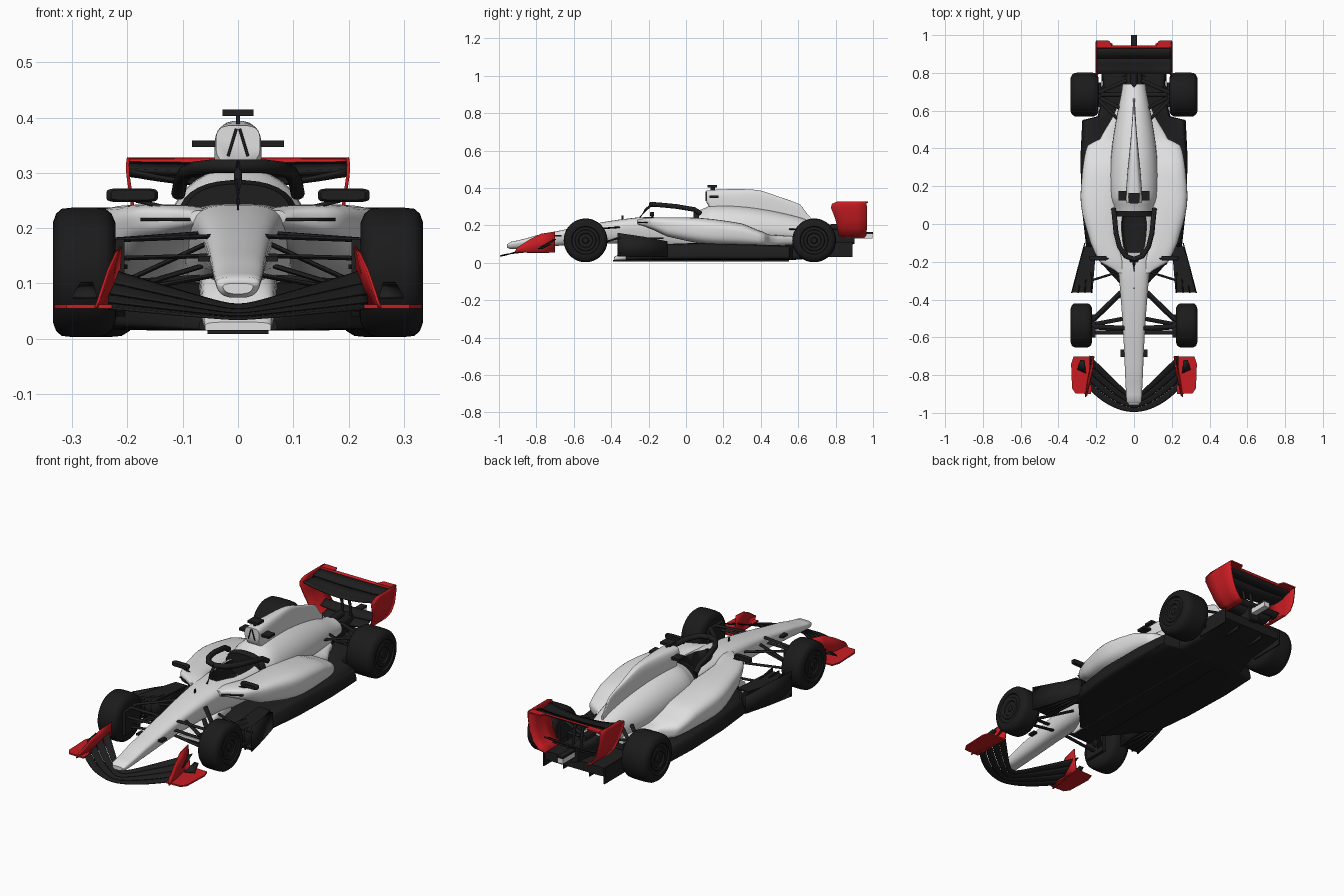
import bpy, bmesh, math
from mathutils import Vector

if "Cube" in bpy.data.objects:
    bpy.data.objects.remove(bpy.data.objects["Cube"], do_unlink=True)


def material(name, rgb, rough=0.5):
    m = bpy.data.materials.new(name)
    m.use_nodes = True
    m.diffuse_color = (*rgb, 1)
    b = next(n for n in m.node_tree.nodes if n.type == 'BSDF_PRINCIPLED')
    b.inputs["Base Color"].default_value = (*rgb, 1)
    b.inputs["Roughness"].default_value = rough
    return m


WHITE = material("body white", (0.75, 0.75, 0.75))
CARBON = material("carbon black", (0.013, 0.013, 0.014))
RUBBER = material("tyre black", (0.011, 0.011, 0.011))
RED = material("wing red", (0.58, 0.012, 0.016))


def finish(name, bm, mats, mirror=False, thick=0, angle=40):
    bmesh.ops.recalc_face_normals(bm, faces=bm.faces)
    me = bpy.data.meshes.new(name)
    bm.to_mesh(me)
    bm.free()
    ob = bpy.data.objects.new(name, me)
    bpy.context.collection.objects.link(ob)
    for m in mats:
        me.materials.append(m)
    bpy.ops.object.select_all(action='DESELECT')
    ob.select_set(True)
    bpy.context.view_layer.objects.active = ob
    bpy.ops.object.shade_smooth_by_angle(angle=math.radians(angle))
    if thick:
        s = ob.modifiers.new("thickness", 'SOLIDIFY')
        s.thickness, s.offset = thick, 0
    if mirror:
        ob.modifiers.new("mirror", 'MIRROR')
    return ob


def skin(bm, rings, closed):
    """Join neighbouring rows of points with quads."""
    vs = [[bm.verts.new(p) for p in r] for r in rings]
    n = len(vs[0])
    for a, b in zip(vs, vs[1:]):
        for i in range(n if closed else n - 1):
            j = (i + 1) % n
            bm.faces.new((a[i], a[j], b[j], b[i]))
    return vs


def loft(name, secs, mats, p=2.4, taper=0.0, n=32, steps=4, **kw):
    """Rounded sections (y, x0, x1, z0, z1) blended along y."""
    dense = []
    for i in range(len(secs) - 1):
        q = [Vector(secs[max(0, min(len(secs) - 1, i + k))]) for k in (-1, 0, 1, 2)]
        for s in range(steps):
            t = s / steps
            m1, m2 = (q[2] - q[0]) / 2, (q[3] - q[1]) / 2
            v = (q[1] * (2*t**3 - 3*t**2 + 1) + m1 * (t**3 - 2*t**2 + t)
                 + q[2] * (3*t**2 - 2*t**3) + m2 * (t**3 - t**2))
            v[0] = q[1][0] + (q[2][0] - q[1][0]) * t
            dense.append(v)
    dense.append(Vector(secs[-1]))
    rings = []
    for y, x0, x1, z0, z1 in dense:
        ring = []
        for k in range(n):
            a = 2 * math.pi * (k + 0.5) / n
            c, s = (math.copysign(abs(f) ** (2 / p), f) for f in (math.cos(a), math.sin(a)))
            ring.append(((x0 + x1) / 2 + (x1 - x0) / 2 * c * (1 + taper * s), y,
                         (z0 + z1) / 2 + (z1 - z0) / 2 * s))
        rings.append(ring)
    bm = bmesh.new()
    vs = skin(bm, rings, True)
    bm.faces.new(vs[0])
    bm.faces.new(vs[-1])
    return finish(name, bm, mats, **kw)


def centred(rows):
    return [(y, -w, w, a, b) for y, w, a, b in rows]


def surface(name, rows, mat, thick=0.006, mirror=False):
    bm = bmesh.new()
    skin(bm, rows, False)
    return finish(name, bm, [mat], mirror, thick)


def slab(name, outline, z0, z1, mat, mirror=True):
    bm = bmesh.new()
    vs = skin(bm, [[(x, y, z) for x, y in outline] for z in (z0, z1)], True)
    for v in vs:
        bm.faces.new(v)
    return finish(name, bm, [mat], mirror)


def box(name, x0, x1, y0, y1, z0, z1, mat, mirror=False):
    return slab(name, [(x0, y0), (x1, y0), (x1, y1), (x0, y1)], z0, z1, mat, mirror)


def tube(name, pts, r, mat, flat=1.0, mirror=True, n=10):
    """Tube along a path, optionally flattened in height."""
    pts = [Vector(p) for p in pts]
    rings = []
    for i, p in enumerate(pts):
        d = (pts[min(i + 1, len(pts) - 1)] - pts[max(i - 1, 0)]).normalized()
        ref = Vector((0, 1, 0)) if abs(d.z) > 0.8 else Vector((0, 0, 1))
        u = d.cross(ref).normalized()
        w = u.cross(d)
        rings.append([p + u * r * math.cos(a) + w * r * flat * math.sin(a)
                      for a in (2 * math.pi * k / n for k in range(n))])
    bm = bmesh.new()
    vs = skin(bm, rings, True)
    bm.faces.new(vs[0])
    bm.faces.new(vs[-1])
    return finish(name, bm, [mat], mirror)


# Chassis and nose, with the cockpit cut out
chassis = loft("chassis_and_nose", centred([
    (-.957, .026, .081, .1), (-.94, .038, .074, .112), (-.8, .045, .082, .147),
    (-.55, .056, .1, .198), (-.3, .074, .1, .238), (-.15, .088, .08, .245),
    (.05, .1, .06, .245), (.2, .1, .06, .24)]), [WHITE, CARBON], p=3, taper=.18)
cutter = loft("cockpit_cutter", centred([
    (-.2, .02, .14, .34), (-.12, .055, .14, .34), (0, .066, .14, .34), (.085, .055, .14, .34)]),
    [WHITE, CARBON], p=6)
for f in cutter.data.polygons:
    f.material_index = 1
cut = chassis.modifiers.new("cockpit", 'BOOLEAN')
cut.operation, cut.object, cut.solver = 'DIFFERENCE', cutter, 'EXACT'
bpy.context.view_layer.objects.active = chassis
bpy.ops.object.modifier_apply(modifier=cut.name)
bpy.data.objects.remove(cutter, do_unlink=True)
loft("chin", centred([(-.385, .06, .011, .03), (-.3, .066, .011, .1), (-.15, .07, .02, .15)]),
     [WHITE], p=4)

# Engine cover, airbox spine and sidepods
loft("engine_cover", centred([
    (.065, .105, .1, .28), (.14, .125, .1, .308), (.3, .124, .1, .303), (.45, .11, .1, .28),
    (.6, .085, .1, .245), (.74, .06, .12, .2)]), [WHITE], p=2.2, taper=-.12)
loft("airbox_spine", centred([
    (.11, .04, .32, .386), (.14, .043, .26, .39), (.25, .037, .2, .394), (.39, .024, .2, .388),
    (.5, .014, .2, .352), (.61, .007, .18, .312), (.665, .005, .18, .245)]), [WHITE], p=3.5)
tube("airbox_strut", [(.003, .107, .38), (.018, .107, .33)], .0025, CARBON)
loft("sidepod", [
    (-.26, .05, .085, .205, .232), (-.2, .05, .18, .185, .241), (-.1, .08, .23, .14, .243),
    (.1, .08, .28, .1, .238), (.3, .06, .27, .09, .21), (.415, .05, .245, .088, .165),
    (.45, .04, .18, .088, .15), (.62, .03, .09, .1, .14)], [WHITE], p=3, taper=.06, mirror=True)
surface("sidepod_inlet", [[(.085, -.256, z), (.175, -.208, z)] for z in (.213, .218)],
        CARBON, .008, True)
loft("headrest", centred([(.04, .095, .17, .28), (.07, .108, .15, .287)]), [CARBON], p=2.3)

# Halo
tube("halo_hoop", [(.108, .08, .262), (.104, .045, .285), (.095, -.05, .301), (.077, -.12, .308),
                   (.045, -.17, .312), (-.001, -.187, .312)], .013, CARBON)
tube("halo_pillar", [(0, -.18, .312), (0, -.215, .285), (0, -.255, .23)], .007, CARBON, mirror=False)

# Cameras, antenna and mirrors
box("top_camera", -.028, .028, .115, .165, .403, .415, CARBON)
box("top_camera_stem", -.004, .004, .13, .155, .38, .405, CARBON)
box("side_camera", .04, .083, .125, .175, .347, .359, CARBON, True)
box("nose_camera", .045, .072, -.705, -.665, .14, .15, CARBON, True)
box("antenna", -.002, .002, -.345, -.335, .22, .252, CARBON)
loft("mirror", [(-.193, .15, .23, .251, .269), (-.185, .145, .238, .247, .272),
                (-.17, .147, .236, .249, .271)], [CARBON], p=5, mirror=True)
tube("mirror_stalk", [(.185, -.18, .25), (.12, -.185, .235)], .004, CARBON)

# Floor, plank, diffuser and front fences
loft("floor", centred([
    (-.32, .07, .015, .035), (-.22, .16, .015, .08), (-.12, .25, .015, .1), (.1, .274, .015, .108),
    (.35, .28, .015, .1), (.55, .27, .015, .092), (.57, .19, .015, .1), (.7, .16, .025, .11),
    (.88, .17, .06, .105)]), [CARBON], p=7, taper=-.03, steps=1)
box("plank", -.055, .055, -.39, .55, .008, .016, CARBON)
box("diffuser_fence", .166, .172, .7, .89, .03, .11, CARBON, True)
box("diffuser_strake", .07, .075, .72, .87, .035, .09, CARBON, True)
wedge = [(.22, -.363), (.333, -.363), (.262, -.12), (.2, -.12)]
slab("fence_top", wedge, .126, .134, CARBON)
slab("fence_base", wedge, .04, .05, CARBON)
for i, (xa, xb, top) in enumerate([(.224, .23, .15), (.26, .24, .145), (.295, .25, .14), (.33, .26, .16)]):
    surface(f"floor_fence_{i}", [[(xa, -.365, .035), (xa, -.365, top)],
                                 [((xa + xb) / 2, -.23, .03), ((xa + xb) / 2, -.23, top - .02)],
                                 [(xb, -.1, .03), (xb, -.1, .115)]], CARBON, .006, True)
tube("fence_stay", [(.07, -.25, .11), (.23, -.3, .1)], .006, CARBON)


# Wheels, turned around their axle
def wheel(name, x_in, x_out, y, r=.117, n=48):
    w = x_out - x_in
    prof = [(0, .0), (0, .075), (.0, .09), (.06, .106), (.16, .115), (.3, r), (.7, r), (.86, .115),
            (.95, .106), (1, .09), (1, .076), (.95, .072), (.95, .058), (.98, .054), (.98, .04),
            (.93, .036), (.93, .018), (.97, .014), (.97, 0)]
    bm = bmesh.new()
    skin(bm, [[(x_in + w * u, y + q * math.cos(a), .12 + q * math.sin(a))
               for a in (2 * math.pi * k / n for k in range(n))] for u, q in prof], True)
    bmesh.ops.remove_doubles(bm, verts=bm.verts, dist=1e-5)
    for f in bm.faces:
        c = f.calc_center_median()
        f.material_index = int(math.hypot(c.y - y, c.z - .12) < .074)
    finish(name, bm, [RUBBER, CARBON], mirror=True)


wheel("front_wheel", .222, .335, -.537)
wheel("rear_wheel", .187, .335, .685)

# Suspension arms
for i, (a, b) in enumerate([
        ((.05, -.55, .185), (.235, -.54, .178)), ((.07, -.36, .19), (.235, -.52, .178)),
        ((.04, -.56, .115), (.235, -.545, .08)), ((.07, -.37, .13), (.235, -.53, .08)),
        ((.05, -.5, .175), (.235, -.535, .09)), ((.05, -.575, .15), (.235, -.575, .145))]):
    tube(f"front_arm_{i}", [a, b], .011, CARBON, .4)
for i, (a, b) in enumerate([
        ((.05, .52, .18), (.2, .67, .18)), ((.04, .76, .175), (.2, .69, .18)),
        ((.05, .55, .11), (.2, .67, .075)), ((.04, .8, .11), (.2, .7, .075)),
        ((.03, .685, .12), (.2, .685, .12)), ((.05, .6, .2), (.2, .68, .1))]):
    tube(f"rear_arm_{i}", [a, b], .01, CARBON, .5)
box("brake_duct", .175, .2, .62, .75, .06, .18, CARBON, True)
box("front_brake_duct", .205, .235, -.6, -.48, .06, .18, CARBON, True)


# Front wing with four swept elements
def wing_point(x, u):
    a = math.sqrt(x * x + .0006)
    lead, trail = -.995 + 2.1 * x * x, -.93 + 1.0 * a
    return (x, lead + (trail - lead) * u,
            .034 + .09 * a + (.02 + .22 * a) * u ** 1.5)


for k in range(4):
    surface(f"front_wing_element_{k}", [[wing_point(.235 * i / 16, (k + .95 * j / 3) / 4)
            for i in range(-16, 17)] for j in range(4)], CARBON, .005)
surface("front_endplate", [
    [(.258, -.915, .056), (.248, -.84, .054), (.234, -.77, .053), (.224, -.7, .055)],
    [(.252, -.91, .07), (.24, -.84, .095), (.228, -.77, .11), (.217, -.7, .11)],
    [(.249, -.905, .08), (.234, -.835, .125), (.22, -.775, .155), (.212, -.7, .167)]], RED, .005, True)
slab("front_footplate", [(.228, -.9), (.31, -.897), (.328, -.87), (.333, -.74), (.32, -.702),
                         (.226, -.7)], .055, .062, RED)
surface("endplate_fin", [[(.255, -.79, .075), (.262, -.72, .1)], [(.3, -.77, .075), (.285, -.72, .1)]],
        CARBON, .005, True)


# Rear wing, its planes dipping towards the middle
def rear_plane(name, w, prof, mat, dip=0.0):
    surface(name, [[(w * i / 12, y, z - dip * (1 - (i / 12) ** 2) * (1 - j / len(prof)))
                    for i in range(-12, 13)] for j, (y, z) in enumerate(prof)], mat, .007)


rear_plane("rear_wing_main", .197, [(.795, .305), (.82, .297), (.85, .296), (.888, .301)], CARBON, .026)
rear_plane("rear_wing_flap", .197, [(.878, .305), (.91, .311), (.934, .318)], CARBON, .006)
rear_plane("rear_wing_trim", .197, [(.932, .318), (.942, .325)], RED)
rear_plane("beam_wing_lower", .118, [(.83, .145), (.86, .15), (.89, .165)], CARBON, .01)
rear_plane("beam_wing_upper", .15, [(.87, .17), (.89, .177), (.91, .19)], CARBON, .01)
surface("rear_endplate", [[(x, y0 + (y1 - y0) * t / 3, z) for t in range(4)] for x, y0, y1, z in [
    (.115, .83, .955, .136), (.145, .815, .964, .15), (.172, .81, .967, .185),
    (.19, .798, .968, .235), (.199, .775, .967, .295), (.2, .78, .966, .315),
    (.198, .81, .965, .328)]], RED, .006, True)
slab("rear_wing_corner", [(.115, .936), (.2, .936), (.2, .972), (.13, .97)], .32, .327, RED)
tube("wing_pylon", [(.022, .86, .13), (.022, .86, .21), (.022, .845, .275)], .007, CARBON)

# Gearbox and tail
loft("gearbox", centred([(.5, .07, .06, .17), (.74, .05, .07, .18), (.9, .03, .1, .17)]), [CARBON], p=4)
box("tail_cone", -.015, .015, .88, .998, .13, .155, WHITE)
box("tail_cap", -.016, .016, .88, 1.0, .155, .165, CARBON)
tube("exhaust", [(0, .7, .185), (0, .82, .19)], .018, CARBON, mirror=False, n=20)
